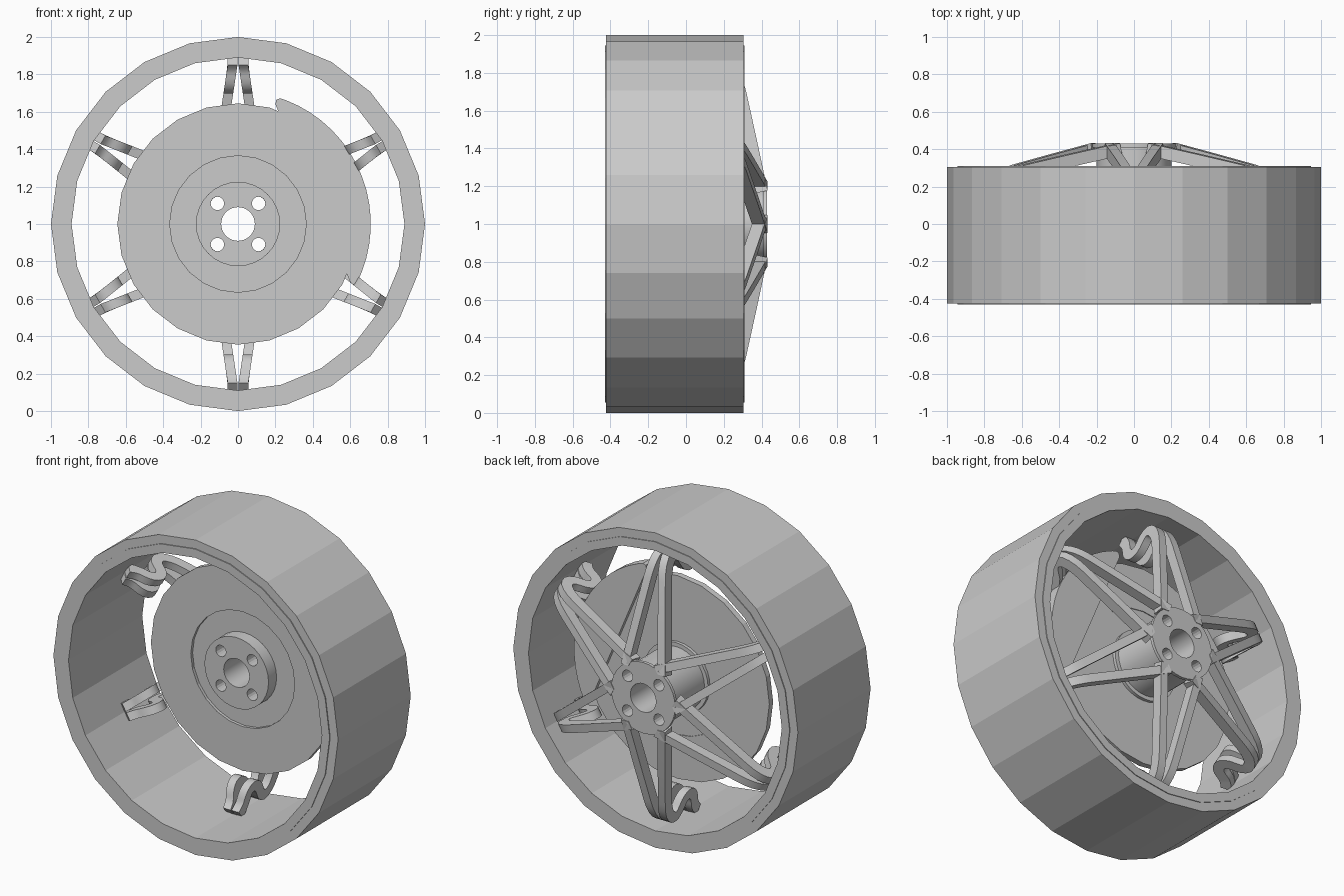
import bpy
import bmesh
from math import sin, cos, pi, radians
from mathutils import Vector
from mathutils.geometry import interpolate_bezier

if "Cube" in bpy.data.objects:
    bpy.data.objects.remove(bpy.data.objects["Cube"])

AXLE_Z = 1.0
metal = bpy.data.materials.new("plain_grey")
metal.use_nodes = True
grey = (0.6, 0.6, 0.6, 1.0)
metal.diffuse_color = grey
metal.node_tree.nodes["Principled BSDF"].inputs["Base Color"].default_value = grey


def polar(r, angle, y, side=0.0):
    """Point at radius r around the axle, shifted sideways along the tangent."""
    return Vector((r * cos(angle) - side * sin(angle), y,
                   AXLE_Z + r * sin(angle) + side * cos(angle)))


def finish(name, bm, smooth=None):
    bmesh.ops.recalc_face_normals(bm, faces=bm.faces)
    mesh = bpy.data.meshes.new(name)
    bm.to_mesh(mesh)
    bm.free()
    mesh.materials.append(metal)
    obj = bpy.data.objects.new(name, mesh)
    bpy.context.collection.objects.link(obj)
    bpy.ops.object.select_all(action='DESELECT')
    obj.select_set(True)
    bpy.context.view_layer.objects.active = obj
    if smooth:
        bpy.ops.object.shade_smooth_by_angle(angle=radians(smooth))
    return obj


def bridge(bm, rings, closed):
    """Join equal loops of vertices with quads."""
    count = len(rings)
    size = len(rings[0])
    for i in range(count if closed else count - 1):
        a, b = rings[i], rings[(i + 1) % count]
        for j in range(size):
            k = (j + 1) % size
            bm.faces.new((a[j], a[k], b[k], b[j]))


def lathe(name, profile, sides=24, smooth=None):
    """Spin a closed (radius, y) outline around the axle."""
    bm = bmesh.new()
    rings = [[bm.verts.new(polar(r, 2 * pi * i / sides, y)) for r, y in profile]
             for i in range(sides)]
    bridge(bm, rings, True)
    return finish(name, bm, smooth)


# Wide rim with a fine step on both edges
lathe("rim", [(1, -0.424), (0.945, -0.424), (0.945, -0.43), (0.89, -0.43),
              (0.89, 0.31), (0.945, 0.31), (0.945, 0.305), (1, 0.305)])

# Brake disc with shallow recessed centre
lathe("brake_disc", [(0.645, 0.047), (0.645, 0.085), (0.365, 0.085), (0.365, 0.08),
                     (0.19, 0.08), (0.19, 0.066), (0.365, 0.066), (0.365, 0.047)])

# Hub tube with end flanges
hub = lathe("hub", [(0.09, -0.015), (0.225, -0.015), (0.225, 0.1), (0.2, 0.1),
                    (0.2, 0.41), (0.225, 0.41), (0.225, 0.43), (0.09, 0.43)],
            sides=32, smooth=30)

# Bolt holes drilled through the hub
bm = bmesh.new()
for sx in (-1, 1):
    for sz in (-1, 1):
        rings = [[bm.verts.new((sx * 0.11 + 0.036 * cos(2 * pi * i / 16), y,
                                AXLE_Z + sz * 0.11 + 0.036 * sin(2 * pi * i / 16)))
                  for i in range(16)] for y in (-0.2, 0.6)]
        bridge(bm, rings, False)
        for ring in rings:
            bm.faces.new(ring)
drill = finish("bolt_hole_cutter", bm)
drill.hide_render = True
bpy.context.view_layer.objects.active = hub
cut = hub.modifiers.new("bolt_holes", 'BOOLEAN')
cut.operation = 'DIFFERENCE'
cut.solver = 'EXACT'
cut.object = drill
bpy.ops.object.modifier_apply(modifier=cut.name)
bpy.data.objects.remove(drill)

# Brake caliper: a chord-cut segment around the disc edge
outline = [(0.6, -0.31), (0.2, 0.64), (0.205, 0.665), (0.225, 0.672)]
outline += [(0.71 * cos(radians(a)), 0.71 * sin(radians(a))) for a in range(69, -25, -6)]
outline += [(0.635, -0.315), (0.615, -0.325)]
bm = bmesh.new()
rings = [[bm.verts.new((x, y, AXLE_Z + z)) for x, z in outline] for y in (0.042, 0.11)]
bridge(bm, rings, False)
for ring in rings:
    bm.faces.new(ring)
finish("brake_caliper", bm)

# Spoke centre line in (radius, y): sloping arm, then an S-shaped hook to the rim
curves = [((0.7, 0.285), (0.84, 0.255), (0.87, 0.17), (0.785, 0.13)),
          ((0.785, 0.13), (0.7, 0.09), (0.72, 0.02), (0.79, 0.005)),
          ((0.79, 0.005), (0.83, -0.004), (0.85, -0.02), (0.875, -0.05))]
path = [Vector((0.17, 0.4)), Vector((0.45, 0.34))]
for a, b, c, d in curves:
    points = interpolate_bezier(*[Vector((*p, 0)) for p in (a, b, c, d)], 9)
    path += [p.to_2d() for p in points[:-1]]
path.append(Vector(curves[-1][-1]))


def spoke_leg(bm, angle, side):
    """Sweep a rectangular strap along the spoke path."""
    rings = []
    for i, p in enumerate(path):
        step = path[min(i + 1, len(path) - 1)] - path[max(i - 1, 0)]
        normal = Vector((-step.y, step.x)).normalized() * 0.033
        ring = []
        for sign, outer in ((1, 0), (1, 1), (-1, 1), (-1, 0)):
            q = p + normal * sign
            r = min(q.x, 0.9)
            offset = max(0.003, 0.15 * (0.87 - r)) + 0.052 * outer
            ring.append(bm.verts.new(polar(r, angle, q.y, side * offset)))
        rings.append(ring)
    bridge(bm, rings, False)
    bm.faces.new(rings[0])
    bm.faces.new(rings[-1])


# Six forked spokes
for n in range(6):
    bm = bmesh.new()
    for side in (-1, 1):
        spoke_leg(bm, radians(30 + 60 * n), side)
    finish("spoke_%d" % (n + 1), bm, smooth=40)
